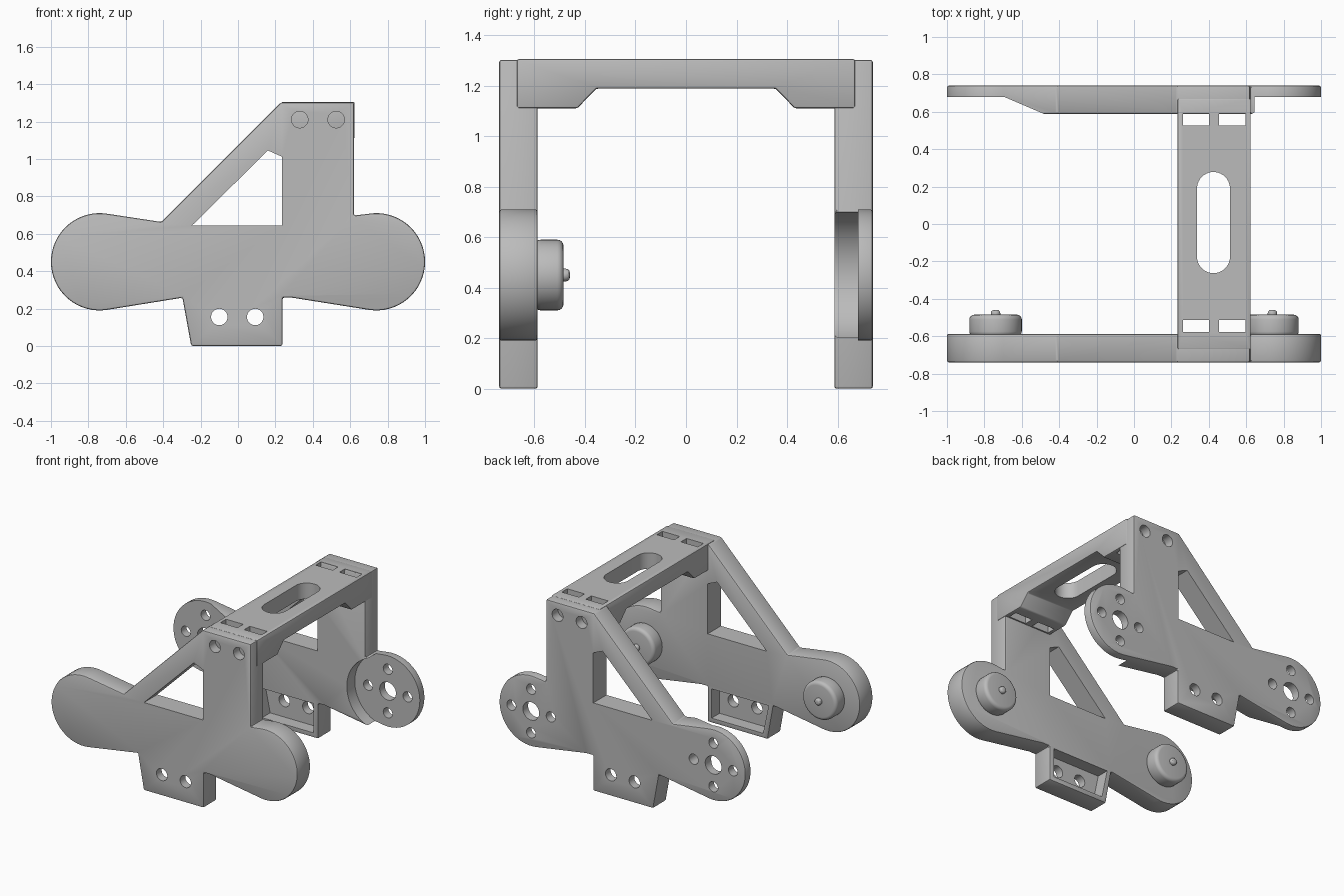
import bpy, bmesh, math
from mathutils import Vector

old = bpy.data.objects.get("Cube")
if old:
    bpy.data.objects.remove(old, do_unlink=True)

grey = bpy.data.materials.new("plain grey")
grey.use_nodes = True
grey.diffuse_color = (0.5, 0.5, 0.5, 1)
grey.node_tree.nodes["Principled BSDF"].inputs["Base Color"].default_value = (0.5, 0.5, 0.5, 1)

PIVOT_X, PIVOT_Z, END_R = 0.74, 0.45, 0.26
INNER, OUTER = 0.587, 0.74


def prism(name, points, start, end, axis="y"):
    """Extrude a 2D outline along an axis; points are the other two coordinates in order."""
    place = {"x": lambda a, b, d: (d, a, b),
             "y": lambda a, b, d: (a, d, b),
             "z": lambda a, b, d: (a, b, d)}[axis]
    bm = bmesh.new()
    base = bm.faces.new([bm.verts.new(place(a, b, start)) for a, b in points])
    new = bmesh.ops.extrude_face_region(bm, geom=[base])["geom"]
    offset = Vector(place(0, 0, end - start))
    bmesh.ops.translate(bm, vec=offset, verts=[v for v in new if isinstance(v, bmesh.types.BMVert)])
    bmesh.ops.recalc_face_normals(bm, faces=bm.faces)
    mesh = bpy.data.meshes.new(name)
    bm.to_mesh(mesh)
    bm.free()
    mesh.materials.append(grey)
    obj = bpy.data.objects.new(name, mesh)
    bpy.context.collection.objects.link(obj)
    return obj


def arc(cx, cy, r, a0, a1, n=32):
    angles = [math.radians(a0 + (a1 - a0) * i / n) for i in range(n + 1)]
    return [(cx + r * math.cos(a), cy + r * math.sin(a)) for a in angles]


def disc(name, x, z, r, y0, y1):
    return prism(name, arc(x, z, r, 0, 360, 48)[:-1], y0, y1)


def box(name, x, y, z):
    return prism(name, [(x[0], z[0]), (x[1], z[0]), (x[1], z[1]), (x[0], z[1])], *y)


def apply_modifier(obj, mod):
    bpy.context.view_layer.objects.active = obj
    bpy.ops.object.modifier_apply(modifier=mod.name)


def bevel(obj, width, segments=2, angle=40):
    mod = obj.modifiers.new("bevel", "BEVEL")
    mod.width, mod.segments = width, segments
    mod.limit_method, mod.angle_limit = "ANGLE", math.radians(angle)
    apply_modifier(obj, mod)


def cut(obj, cutter):
    mod = obj.modifiers.new("cut", "BOOLEAN")
    mod.operation, mod.solver, mod.object = "DIFFERENCE", "EXACT", cutter
    apply_modifier(obj, mod)
    bpy.data.objects.remove(cutter, do_unlink=True)


def smooth(obj):
    bpy.ops.object.select_all(action="DESELECT")
    obj.select_set(True)
    bpy.context.view_layer.objects.active = obj
    bpy.ops.object.shade_smooth_by_angle(angle=math.radians(30))


def side_plate(name, side):
    """Side frame with round ends, upright, brace window and foot tab."""
    outline = (arc(PIVOT_X, PIVOT_Z, END_R, -99, 99)
               + [(0.62, 0.697), (0.62, 1.302), (0.23, 1.302), (-0.41, 0.663)]
               + arc(-PIVOT_X, PIVOT_Z, END_R, 81, 279)
               + [(-0.297, 0.258), (-0.25, 0), (0.238, 0), (0.238, 0.258), (0.29, 0.258)])
    plate = prism(name, outline, side * INNER, side * OUTER)
    bevel(plate, 0.01)
    window = [(-0.245, 0.645), (0.235, 0.645), (0.235, 1.012), (0.16, 1.045)]
    cut(plate, prism("window", window, side * 0.5, side * 0.8))
    # Pocket on the inside of the foot tab, with two bolt holes
    pocket = [(-0.215, 0.035), (0.203, 0.035), (0.203, 0.25), (-0.26, 0.25)]
    cut(plate, prism("pocket", pocket, side * 0.5, side * 0.68))
    for x in (-0.1, 0.092):
        cut(plate, disc("foot_hole", x, 0.155, 0.044, side * 0.5, side * 0.8))
    # Bolt holes in the head of the upright
    for x in (0.33, 0.525):
        cut(plate, disc("head_hole", x, 1.21, 0.044, side * 0.665, side * 0.8))
    return plate


# Front plate with hinge pegs on its inner face
smooth(side_plate("front_plate", -1))
for label, x in (("right", -PIVOT_X), ("left", PIVOT_X)):
    peg = disc(label + "_peg", x, PIVOT_Z, 0.14, -0.6, -0.485)
    bevel(peg, 0.025, 4)
    smooth(peg)
    nub = disc(label + "_peg_nub", x, PIVOT_Z, 0.025, -0.5, -0.46)
    bevel(nub, 0.015, 3)
    smooth(nub)

# Back plate: ends thinned, one by a ramp and one by a round recess
back = side_plate("back_plate", 1)
ramp = [(-1.1, 0.4), (-0.3, 0.4), (-0.3, 0.511), (-0.695, 0.68), (-1.1, 0.68)]
cut(back, prism("ramp", ramp, 0.1, 0.8, "z"))
cut(back, disc("recess", PIVOT_X, PIVOT_Z, END_R + 0.008, 0.5, 0.68))
# Centre hole and a ring of four bolt holes in each end
for x in (-PIVOT_X, PIVOT_X):
    cut(back, disc("centre_hole", x, PIVOT_Z, 0.066, 0.4, 0.9))
    for k in range(4):
        a = k * math.pi / 2
        cut(back, disc("ring_hole", x + 0.16 * math.cos(a), PIVOT_Z + 0.16 * math.sin(a),
                       0.037, 0.4, 0.9))
smooth(back)

# Bridge joining the two uprights, with raised middle underside
half = [(0.67, 1.305), (0.67, 1.11), (0.43, 1.11), (0.355, 1.188)]
profile = half + [(-y, z) for y, z in reversed(half)]
bridge = prism("bridge", profile, 0.232, 0.624, "x")
bevel(bridge, 0.008)
slot = arc(0.425, 0.19, 0.088, 0, 180, 20) + arc(0.425, -0.175, 0.088, 180, 360, 20)
cut(bridge, prism("slot", slot, 1, 1.4, "z"))
for x in ((0.262, 0.4), (0.455, 0.595)):
    for y in ((0.527, 0.59), (-0.577, -0.512)):
        cut(bridge, box("strap_slot", x, y, (1, 1.4)))
smooth(bridge)
